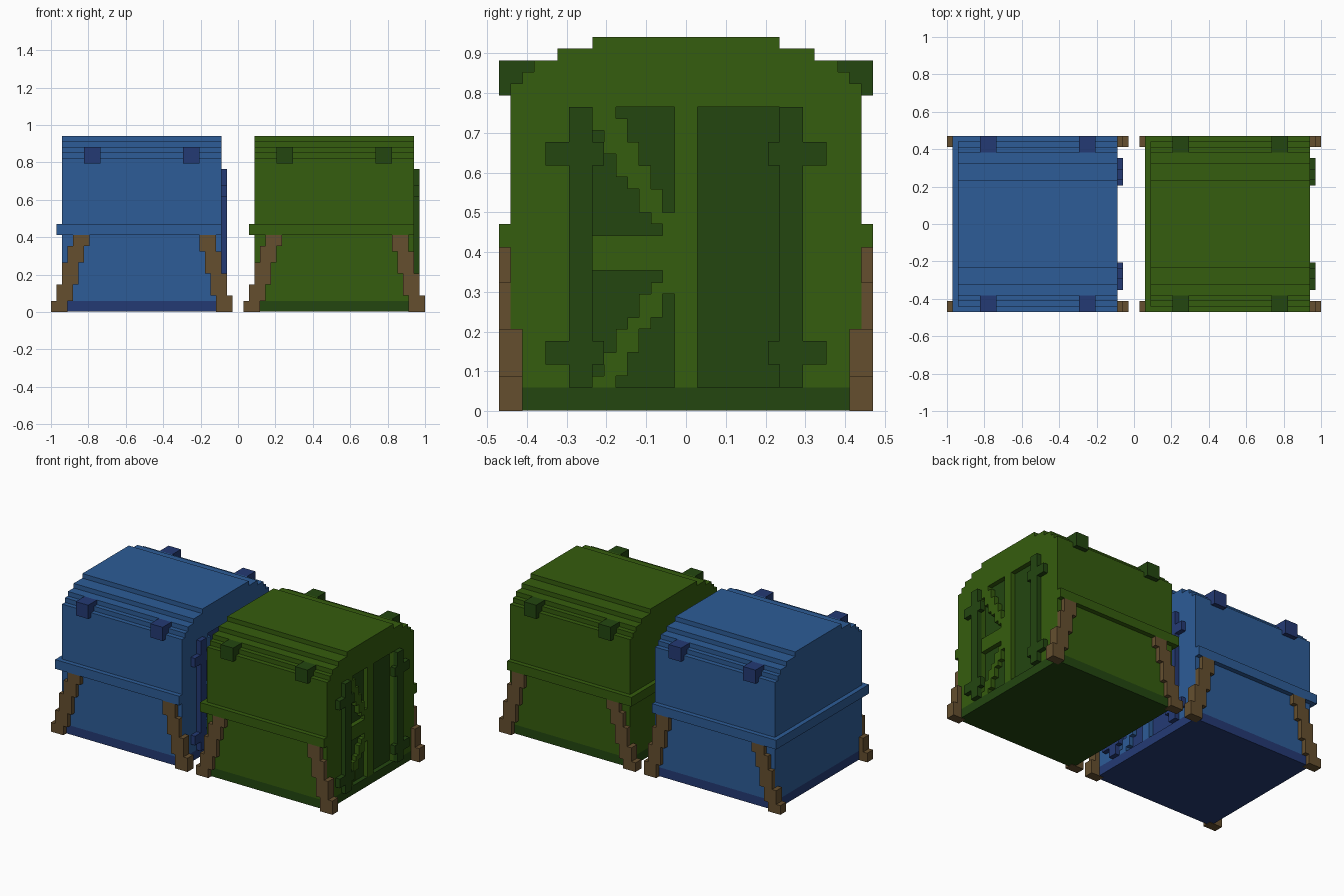
import bpy, bmesh

cube = bpy.data.objects.get("Cube")
if cube:
    bpy.data.objects.remove(cube, do_unlink=True)

U = 2 / 68  # one block unit; every size below is in blocks


def material(name, rgb):
    lin = [((c / 255 + 0.055) / 1.055) ** 2.4 if c > 10 else c / 255 / 12.92 for c in rgb]
    m = bpy.data.materials.new(name)
    m.use_nodes = True
    m.diffuse_color = (*lin, 1)
    bsdf = m.node_tree.nodes["Principled BSDF"]
    bsdf.inputs["Base Color"].default_value = (*lin, 1)
    bsdf.inputs["Roughness"].default_value = 0.9
    return m


def add_box(bm, x0, x1, y0, y1, z0, z1):
    vs = bmesh.ops.create_cube(bm, size=1)["verts"]
    for v in vs:
        v.co.x = x1 if v.co.x > 0 else x0
        v.co.y = y1 if v.co.y > 0 else y0
        v.co.z = z1 if v.co.z > 0 else z0


def add_prism(bm, x0, x1, half):
    """Extrude a mirrored half outline of (y, z) points along x."""
    outline = half + [(-y, z) for y, z in reversed(half)]
    face = bm.faces.new([bm.verts.new((x0, y, z)) for y, z in outline])
    new = bmesh.ops.extrude_face_region(bm, geom=[face])["geom"]
    for v in new:
        if isinstance(v, bmesh.types.BMVert):
            v.co.x = x1


def finish(bm, name, mats, offset):
    bmesh.ops.recalc_face_normals(bm, faces=bm.faces)
    bmesh.ops.scale(bm, vec=(U, U, U), verts=bm.verts)
    me = bpy.data.meshes.new(name)
    bm.to_mesh(me)
    bm.free()
    for m in mats:
        me.materials.append(m)
    ob = bpy.data.objects.new(name, me)
    ob.location.x = offset * U
    bpy.context.collection.objects.link(ob)
    return ob


def boxes(name, mat, offset, items):
    bm = bmesh.new()
    for b in items:
        add_box(bm, *b)
    return finish(bm, name, [mat], offset)


# Stepped roof outline, from the eaves to the ridge
ROOF = [(15, 28), (14, 28), (14, 29), (13, 29), (13, 30), (11, 30),
        (11, 31), (8, 31), (8, 32)]

# Lattice columns: y start, then solid spans in z between the openings
LATTICE = {-8: [(12, 15), (24, 26), (2, 3)],
           -7: [(2, 5), (12, 15), (22, 26)],
           -6: [(3, 7), (12, 15), (20, 25)],
           -5: [(5, 8), (12, 15), (19, 23)],
           -4: [(7, 10), (12, 15), (17, 21)],
           -3: [(8, 11), (12, 15), (16, 19)],
           -2: [(10, 17)]}

# Leg steps: x start, z bottom, z top, inner y
STEPS_BACK = [(0, 0, 2, 14), (1, 2, 5, 14), (2, 5, 9, 15), (3, 9, 12, 15), (4, 12, 14, 15)]
STEPS_DOOR = [(30, 0, 3, 14), (29, 3, 7, 14), (28, 7, 11, 15), (27, 11, 14, 15)]


def mirrored(x0, x1, y0, y1, z0, z1):
    return [(x0, x1, y0, y1, z0, z1), (x0, x1, -y1, -y0, z0, z1)]


def build_crate(prefix, main, dark, wood, off):
    # Main body; its door end is dark and shows through the openings
    bm = bmesh.new()
    add_prism(bm, 2, 30, [(15, 2)] + ROOF)
    ob = finish(bm, prefix + "_body", [main, dark], off)
    for p in ob.data.polygons:
        p.material_index = 1 if p.normal.x > 0.9 else 0

    # Door end facing: arch, jambs, mullion and lattice
    bm = bmesh.new()
    add_prism(bm, 30, 31, [(15, 26)] + ROOF)
    for b in mirrored(30, 31, 8, 15, 2, 26) + [(30, 31, -1, 1, 2, 26)]:
        add_box(bm, *b)
    for y, spans in LATTICE.items():
        for z0, z1 in spans:
            add_box(bm, 30, 31, y, y + 1, z0, z1)
    finish(bm, prefix + "_door_frame", [main], off)

    # Dark base
    boxes(prefix + "_base", dark, off, [(2, 31, -15, 15, 0.06, 2)])

    # Belt around three sides
    boxes(prefix + "_belt", main, off,
          mirrored(1, 31, 15, 16, 14, 16) + [(1, 2, -15, 15, 14, 16)])

    # Door posts with hinges
    posts = mirrored(31, 32, 8, 10, 2, 26)
    for z in (4, 21):
        posts += mirrored(31, 32, 10, 12, z, z + 2)
        posts += mirrored(31, 32, 7, 8, z, z + 2)
    boxes(prefix + "_door_posts", dark, off, posts)

    # Roof brackets
    brackets = []
    for x in (6, 24):
        brackets += mirrored(x, x + 3, 13, 16, 27, 30)
    boxes(prefix + "_roof_brackets", dark, off, brackets)

    # Stepped corner legs
    for label, steps in (("back_legs", STEPS_BACK), ("door_legs", STEPS_DOOR)):
        legs = []
        for x, z0, z1, yi in steps:
            legs += mirrored(x, x + 3, yi, 16, z0, z1)
        boxes(prefix + "_" + label, wood, off, legs)


wood = material("brown wood", (101, 79, 47))
build_crate("blue_crate", material("blue", (45, 92, 151)),
            material("dark blue", (36, 58, 116)), wood, -34)
build_crate("green_crate", material("green", (53, 93, 14)),
            material("dark green", (35, 70, 16)), wood, 1)
